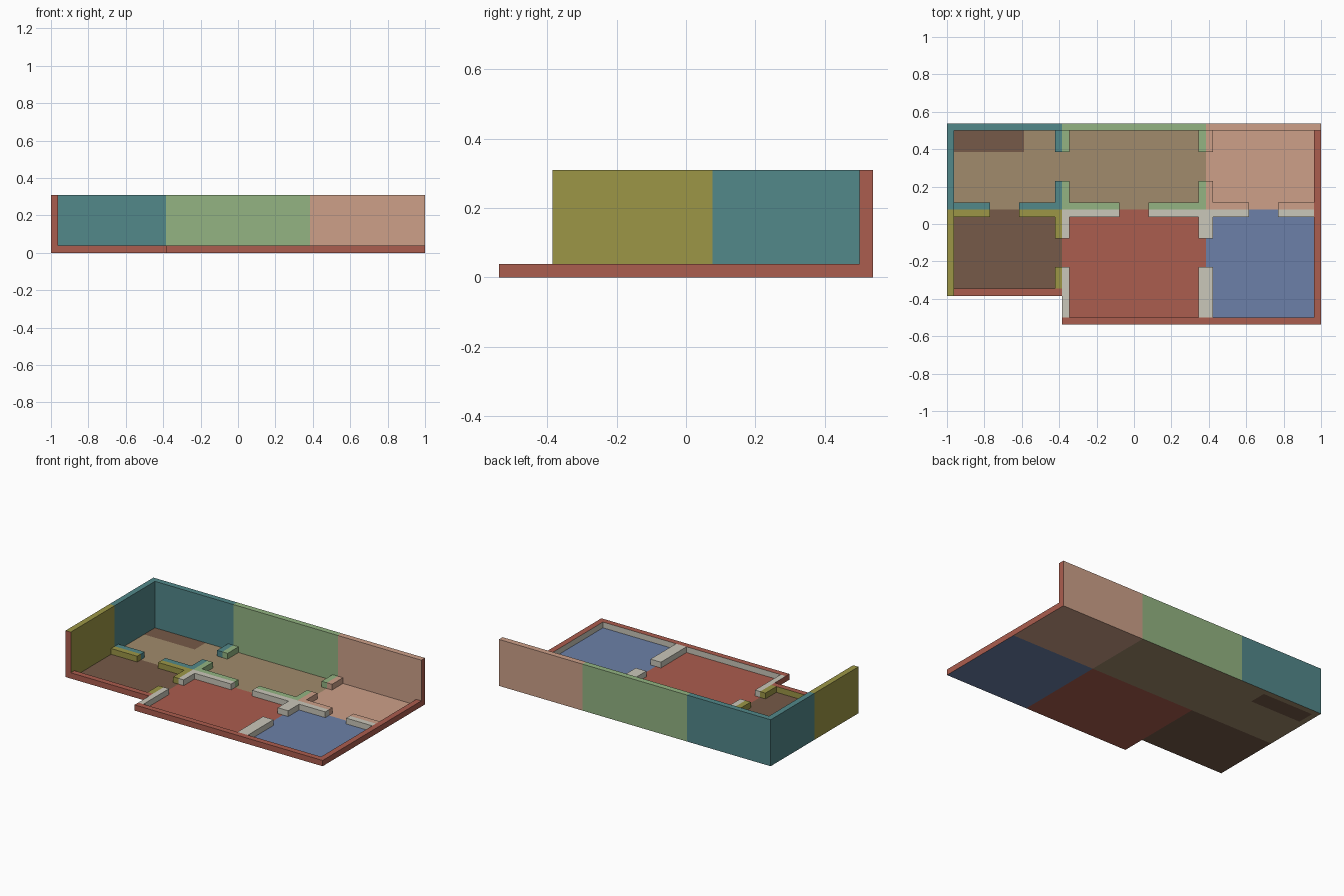
import bpy, bmesh
from mathutils import Vector

if "Cube" in bpy.data.objects:
    bpy.data.objects.remove(bpy.data.objects["Cube"])

T = 2 / 26            # one floor tile; the plan is 26 x 14 tiles
H = 0.5               # wall thickness and low wall height, in tiles
HIGH = 4.02           # tall wall height, in tiles


def lin(c):
    c /= 255
    return c / 12.92 if c <= 0.04045 else ((c + 0.055) / 1.055) ** 2.4


def material(name, r, g, b):
    m = bpy.data.materials.new(name)
    m.diffuse_color = (lin(r), lin(g), lin(b), 1)
    m.use_nodes = True
    m.node_tree.nodes["Principled BSDF"].inputs["Base Color"].default_value = m.diffuse_color
    return m


teal = material("teal", 82, 136, 138)
green = material("leaf_green", 147, 180, 130)
pink = material("salmon_pink", 205, 160, 137)
olive = material("olive_yellow", 156, 150, 70)
grey = material("warm_grey", 202, 199, 186)
brick = material("brick_red", 171, 93, 78)
tan = material("tan", 161, 139, 108)
brown = material("brown", 118, 90, 72)
blue = material("slate_blue", 108, 128, 168)


def finish(bm, name, mats):
    bmesh.ops.scale(bm, vec=(T, T, T), verts=bm.verts)
    bmesh.ops.translate(bm, vec=(-1, -7 * T, 0), verts=bm.verts)
    me = bpy.data.meshes.new(name)
    bm.to_mesh(me)
    bm.free()
    for m in mats:
        me.materials.append(m)
    ob = bpy.data.objects.new(name, me)
    bpy.context.collection.objects.link(ob)


def wall(name, x0, x1, y0, y1, h, mat, accent=None, side=None):
    """Open-bottomed box; faces pointing along `side` take the accent colour."""
    bm = bmesh.new()
    bmesh.ops.create_cube(bm, size=1)
    for v in bm.verts:
        v.co = ((x0 + x1) / 2 + v.co.x * (x1 - x0),
                (y0 + y1) / 2 + v.co.y * (y1 - y0), (v.co.z + 0.5) * h)
    bm.normal_update()
    bmesh.ops.delete(bm, geom=[f for f in bm.faces if f.normal.z < -0.5], context='FACES')
    if accent:
        for f in bm.faces:
            if f.normal.dot(Vector(side)) > 0.5:
                f.material_index = 1
    finish(bm, name, [mat] + ([accent] if accent else []))


def floor(name, mat, *rects):
    bm = bmesh.new()
    for x0, x1, y0, y1 in rects:
        bm.faces.new([bm.verts.new(p) for p in
                      ((x0, y0, 0), (x1, y0, 0), (x1, y1, 0), (x0, y1, 0))])
    finish(bm, name, [mat])


def partition(name, axis, pos, a, b, door, low_mat, high_mat):
    """Two-layer low wall with a doorway, one colour facing each room."""
    for i, (s, e) in enumerate(((a, door), (door + 2, b))):
        for side, off, m in (("near", -H, low_mat), ("far", 0, high_mat)):
            n = f"{name}_{side}_{i + 1}"
            if axis == 'x':       # runs along x
                wall(n, s, e, pos + off, pos + off + H, H, m)
            else:
                wall(n, pos + off, pos + off + H, s, e, H, m)


# Floors
floor("back_left_floor", tan, (0, 8, 8, 12), (0, 8, 13.5, 14),
      (0, 0.5, 12, 13.5), (5.36, 8, 12, 13.5))
floor("back_left_floor_patch", brown, (0.5, 5.36, 12, 13.5))
floor("back_middle_floor", tan, (8, 18, 8, 14))
floor("back_right_floor", pink, (18, 26, 8, 14))
floor("front_left_floor", brown, (0, 8, 2, 8))
floor("front_middle_floor", brick, (8, 18, 0, 8))
floor("front_right_floor", blue, (18, 26, 0, 8))

# Tall back and left walls, with brick cut ends
wall("back_wall_left", 0, 8, 13.5, 14, HIGH, teal)
wall("back_wall_middle", 8, 18, 13.5, 14, HIGH, green)
wall("back_wall_right", 18, 26, 13.5, 14, HIGH, pink, brick, (1, 0, 0))
wall("left_wall_back", 0, 0.5, 8, 13.5, HIGH, teal)
wall("left_wall_front", 0, 0.5, 2, 8, HIGH, olive, brick, (0, -1, 0))

# Low cut-away outer walls, inner faces in the room colour
wall("front_left_rim", 0.5, 8, 2, 2.5, H, brick, olive, (0, 1, 0))
wall("front_rim", 8, 26, 0, 0.5, H, brick, grey, (0, 1, 0))
wall("right_rim_front", 25.5, 26, 0.5, 8, H, brick, grey, (-1, 0, 0))
wall("right_rim_back", 25.5, 26, 8, 13.5, H, brick, pink, (-1, 0, 0))
wall("middle_room_stub", 8, 8.5, 0.5, 2.5, H, grey, brick, (-1, 0, 0))

# Interior partitions with doorways
partition("left_cross_wall", 'x', 8, 0.5, 8, 3, olive, teal)
partition("middle_cross_wall", 'x', 8, 8, 18, 12, grey, green)
partition("right_cross_wall", 'x', 8, 18, 25.5, 21, grey, pink)
partition("back_left_divider", 'y', 8, 8.5, 13.5, 10, teal, green)
partition("back_right_divider", 'y', 18, 8.5, 13.5, 10, green, pink)
partition("front_left_divider", 'y', 8, 2.5, 7.5, 4, olive, grey)
partition("front_right_divider", 'y', 18, 0.5, 7.5, 4, grey, grey)
